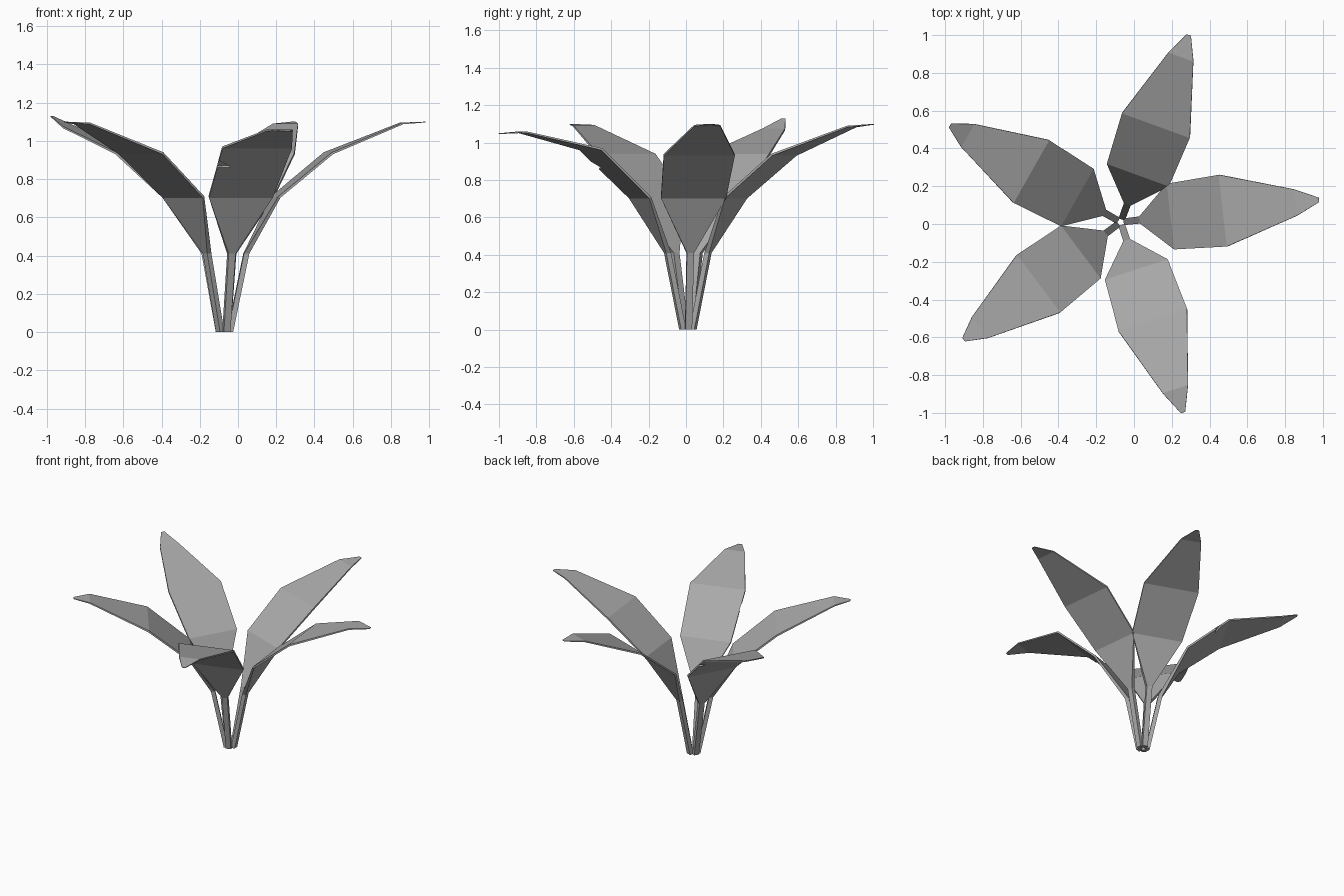
import bpy, bmesh, math

if "Cube" in bpy.data.objects:
    bpy.data.objects.remove(bpy.data.objects["Cube"])

CENTRE = (-0.07, 0.01)

leaf_grey = bpy.data.materials.new("leaf_grey")
leaf_grey.diffuse_color = (0.4, 0.4, 0.4, 1)
leaf_grey.use_nodes = True
leaf_grey.node_tree.nodes["Principled BSDF"].inputs["Base Color"].default_value = leaf_grey.diffuse_color

# Sections: radius, height, half width, then underside offset (outward, down)
STEM = [(0.015, 0.0, 0.018, 0.028, 0.0),
        (0.10, 0.41, 0.019, 0.028, 0.0),
        (0.264, 0.71, 0.175, 0.010, 0.008)]


def make_leaf(name, angle, mid_z, end_z, tip_z, tip_r, tear=None):
    secs = STEM + [(0.543, mid_z, 0.191, 0.006, 0.010),
                   (0.93, end_z, 0.070, 0.003, 0.008),
                   (tip_r, tip_z, 0.012, 0.001, 0.004)]
    c, s = math.cos(math.radians(angle)), math.sin(math.radians(angle))
    bm = bmesh.new()

    def pair(r, side, z, dr, dz):
        """Upper and lower vertex at one outline point."""
        return [bm.verts.new((CENTRE[0] + q * c - side * s,
                              CENTRE[1] + q * s + side * c, h))
                for q, h in ((r, z), (r + dr, z - dz))]

    left = [[pair(r, w, z, a, b)] for r, z, w, a, b in secs]
    right = [[pair(r, -w, z, a, b)] for r, z, w, a, b in secs]

    # Torn notch in the right edge of the middle panel
    if tear:
        p, q = secs[2], secs[3]
        for r, side in tear:
            t = (r - p[0]) / (q[0] - p[0])
            z, dr, dz = (p[i] + t * (q[i] - p[i]) for i in (1, 3, 4))
            right[2].append(pair(r, side, z, dr, dz))

    # Upper and lower panels with closed rims
    for i in range(len(secs) - 1):
        edge = right[i] + [right[i + 1][0]]
        loop = edge + [left[i + 1][0], left[i][0]]
        bm.faces.new([v[0] for v in loop])
        bm.faces.new([v[1] for v in reversed(loop)])
        for a, b in list(zip(edge, edge[1:])) + [(left[i + 1][0], left[i][0])]:
            bm.faces.new((a[0], a[1], b[1], b[0]))
    for a, b in ((left[0][0], right[0][0]), (right[-1][0], left[-1][0])):
        bm.faces.new((a[0], a[1], b[1], b[0]))
    bmesh.ops.triangulate(bm, faces=[f for f in bm.faces if len(f.verts) > 4])
    bmesh.ops.recalc_face_normals(bm, faces=bm.faces)

    mesh = bpy.data.meshes.new(name)
    bm.to_mesh(mesh)
    bm.free()
    mesh.materials.append(leaf_grey)
    bpy.context.collection.objects.link(bpy.data.objects.new(name, mesh))


# Five leaves around the open centre
make_leaf("right_leaf", 6.4, 0.94, 1.095, 1.10, 1.055)
make_leaf("back_leaf", 70, 0.94, 1.09, 1.10, 1.053)
make_leaf("back_left_leaf", 150.5, 0.94, 1.075, 1.13, 1.038,
          [(0.453, -0.186), (0.452, -0.128), (0.487, -0.187)])
make_leaf("front_left_leaf", 216.8, 0.94, 1.095, 1.10, 1.038)
make_leaf("front_leaf", -71.9, 0.97, 1.06, 1.05, 1.06,
          [(0.434, -0.184), (0.437, -0.11), (0.475, -0.187)])
